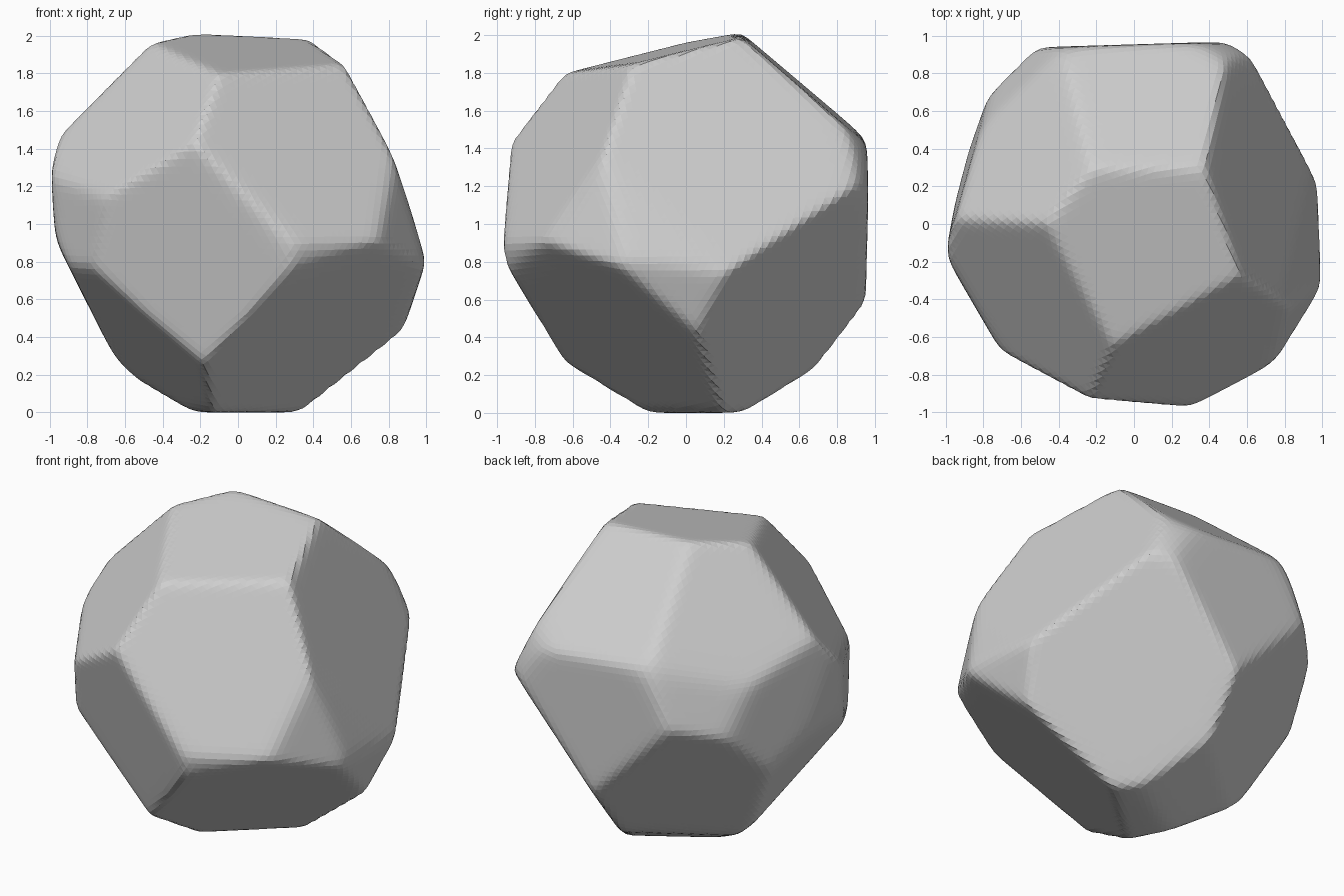
import bpy
import bmesh
from mathutils import Vector

cube = bpy.data.objects.get("Cube")
if cube:
    bpy.data.objects.remove(cube, do_unlink=True)

# Flat cuts that shape the boulder: outward direction and distance from the middle
CUTS = [
    ((0.05, -0.22, 0.975), 0.914),    # top
    ((0.03, 0.65, 0.76), 0.96),       # upper back
    ((0.885, 0.19, 0.42), 0.797),     # upper left
    ((0.40, -0.79, 0.466), 0.835),    # upper front
    ((-0.63, -0.5, 0.6), 0.872),      # upper front right
    ((-0.64, 0.40, 0.65), 0.942),     # upper back right
    ((-0.34, -0.91, -0.24), 0.823),   # front
    ((-0.03, 1.0, 0.0), 0.96),        # back
    ((-1.0, 0.0, -0.08), 0.985),      # right
    ((0.45, -0.506, -0.735), 0.778),  # lower front left
    ((0.57, 0.644, -0.51), 0.83),     # lower back left
    ((-0.526, 0.683, -0.507), 0.874), # lower back right
    ((-0.64, -0.34, -0.69), 0.85),    # lower front right
    ((-0.89, 0.0, -0.45), 0.915),     # lower right
    ((0.0, 0.0, -1.0), 1.0),          # underside
    # Worn corners
    ((-0.86, -0.5, 0.0), 0.957),      # front right corner
    ((-0.955, 0.285, 0.05), 0.953),   # right side towards the back
    ((-0.72, 0.62, 0.3), 1.01),       # back right corner
    ((0.94, 0.06, 0.29), 0.868),      # left side
    ((0.95, 0.0, -0.32), 1.0),        # left corner
    ((0.85, -0.48, 0.15), 0.975),     # left front edge
    ((0.45, -0.85, -0.25), 0.99),     # front left corner
    ((0.05, -1.0, 0.1), 0.965),       # front corner
    ((-0.25, 0.4, -0.88), 0.96),      # bottom back corner
]
ROUND_RADIUS = 1.1
SHARPNESS = 70

planes = [(Vector(n).normalized(), d) for n, d in CUTS]


def surface_distance(direction):
    """Distance to the nearest cut along a direction, with softly worn edges."""
    total = ROUND_RADIUS ** -SHARPNESS
    for normal, dist in planes:
        facing = normal.dot(direction)
        if facing > 0.05:
            total += (facing / dist) ** SHARPNESS
    return total ** (-1 / SHARPNESS)


# Boulder: a ball pushed in to the cut planes
bm = bmesh.new()
bmesh.ops.create_icosphere(bm, subdivisions=6, radius=1)
for v in bm.verts:
    direction = v.co.normalized()
    v.co = direction * surface_distance(direction)

# Stand it on the ground, centred
low = Vector([min(v.co[i] for v in bm.verts) for i in range(3)])
high = Vector([max(v.co[i] for v in bm.verts) for i in range(3)])
base = Vector(((low.x + high.x) / 2, (low.y + high.y) / 2, low.z))
bmesh.ops.translate(bm, verts=bm.verts, vec=-base)
bmesh.ops.recalc_face_normals(bm, faces=bm.faces)

mesh = bpy.data.meshes.new("boulder")
bm.to_mesh(mesh)
bm.free()
boulder = bpy.data.objects.new("boulder", mesh)
bpy.context.collection.objects.link(boulder)

# Plain grey stone
stone = bpy.data.materials.new("grey_stone")
stone.use_nodes = True
color = (0.62, 0.62, 0.62, 1)
stone.diffuse_color = color
stone.node_tree.nodes["Principled BSDF"].inputs["Base Color"].default_value = color
mesh.materials.append(stone)
